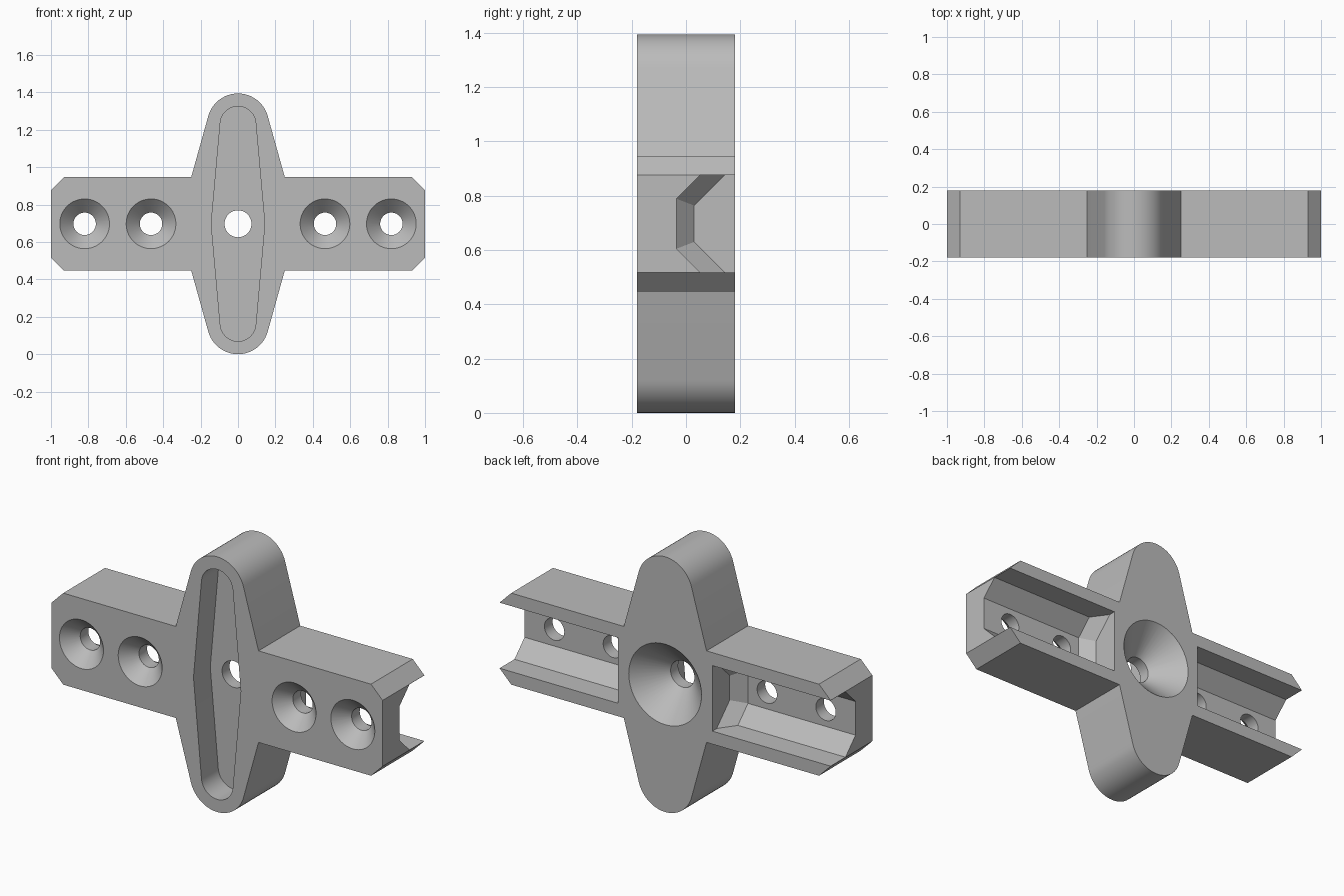
import bpy
import bmesh
from math import sin, cos, pi, atan2, acos, hypot, radians

MID = 0.697      # height of the centre line
HALF = 0.18      # half of the thickness
FLOOR = -0.035   # depth shared by the front pocket and the rear channels

if "Cube" in bpy.data.objects:
    bpy.data.objects.remove(bpy.data.objects["Cube"], do_unlink=True)


def loft(name, rings):
    """Closed solid through rings of equal point count."""
    bm = bmesh.new()
    loops = [[bm.verts.new(p) for p in ring] for ring in rings]
    n = len(loops[0])
    for a, b in zip(loops, loops[1:]):
        for i in range(n):
            j = (i + 1) % n
            bm.faces.new((a[i], a[j], b[j], b[i]))
    bm.faces.new(loops[0][::-1])
    bm.faces.new(loops[-1])
    bmesh.ops.recalc_face_normals(bm, faces=bm.faces)
    mesh = bpy.data.meshes.new(name)
    bm.to_mesh(mesh)
    bm.free()
    obj = bpy.data.objects.new(name, mesh)
    bpy.context.collection.objects.link(obj)
    return obj


def plate(name, outline, y0, y1):
    return loft(name, [[(x, y, MID + z) for x, z in outline] for y in (y0, y1)])


def turned(name, x, profile):
    """Round solid along y from (y, radius) pairs."""
    n = 48
    return loft(name, [[(x + r * cos(2 * pi * i / n), y, MID + r * sin(2 * pi * i / n))
                        for i in range(n)] for y, r in profile])


def lobe(px, pz, cz, r, n=24):
    """Arc over the top whose ends are tangent to lines from (+-px, pz)."""
    dx, dz = px, pz - cz
    start = atan2(dz, dx) + acos(r / hypot(dx, dz))
    return [(r * cos(a), cz + r * sin(a))
            for a in (start + (pi - 2 * start) * i / n for i in range(n + 1))]


def both_ends(half):
    """Complete an upper outline by turning it half a turn."""
    return half + [(-x, -z) for x, z in half]


# Body: tall tapered centre with chamfered arms
upper = [(1, 0.18), (0.93, 0.25), (0.25, 0.25)]
upper += lobe(0.25, 0.25, 0.532, 0.165)
upper += [(-0.25, 0.25), (-0.93, 0.25), (-1, 0.18)]
body = plate("cross_bracket", both_ends(upper), -HALF, HALF)

# Front pocket
pocket = [(0.143, 0)] + lobe(0.143, 0, 0.533, 0.095)
cutters = [plate("pocket_cutter", both_ends(pocket), -0.3, FLOOR)]

# Centre hole with a wide rear countersink
cutters.append(turned("centre_hole_cutter", 0,
                      [(-0.1, 0.072), (0.03, 0.072), (HALF, 0.22), (0.2, 0.24)]))

for side in (-1, 1):
    # Rear channel with a bevelled inner end
    def section(x, w, y, y_wall):
        half = [(w, y), (0.179, y_wall), (0.179, 0.25)]
        pts = half + [(-z, d) for z, d in reversed(half)]
        return [(side * x, d, MID + z) for z, d in pts]
    cutters.append(loft("channel_cutter", [section(0.285, 0.067, 0.03, 0.142),
                                           section(0.35, 0.092, FLOOR, 0.052),
                                           section(1.1, 0.092, FLOOR, 0.052)]))
    # Countersunk screw holes
    for x in (0.465, 0.82):
        cutters.append(turned("screw_hole_cutter", side * x,
                              [(-0.2, 0.153), (-HALF, 0.133), (-0.105, 0.06), (0.1, 0.06)]))

# Cut everything and drop the cutters
bpy.context.view_layer.objects.active = body
body.select_set(True)
for cutter in cutters:
    cutter.hide_render = True
    mod = body.modifiers.new("cut", 'BOOLEAN')
    mod.operation = 'DIFFERENCE'
    mod.solver = 'EXACT'
    mod.object = cutter
    bpy.ops.object.modifier_apply(modifier=mod.name)
    bpy.data.objects.remove(cutter, do_unlink=True)

# Colour and shading
grey = bpy.data.materials.new("grey")
grey.use_nodes = True
colour = (0.5, 0.5, 0.5, 1)
grey.diffuse_color = colour
grey.node_tree.nodes["Principled BSDF"].inputs["Base Color"].default_value = colour
body.data.materials.clear()
body.data.materials.append(grey)
bpy.ops.object.shade_smooth_by_angle(angle=radians(25))
